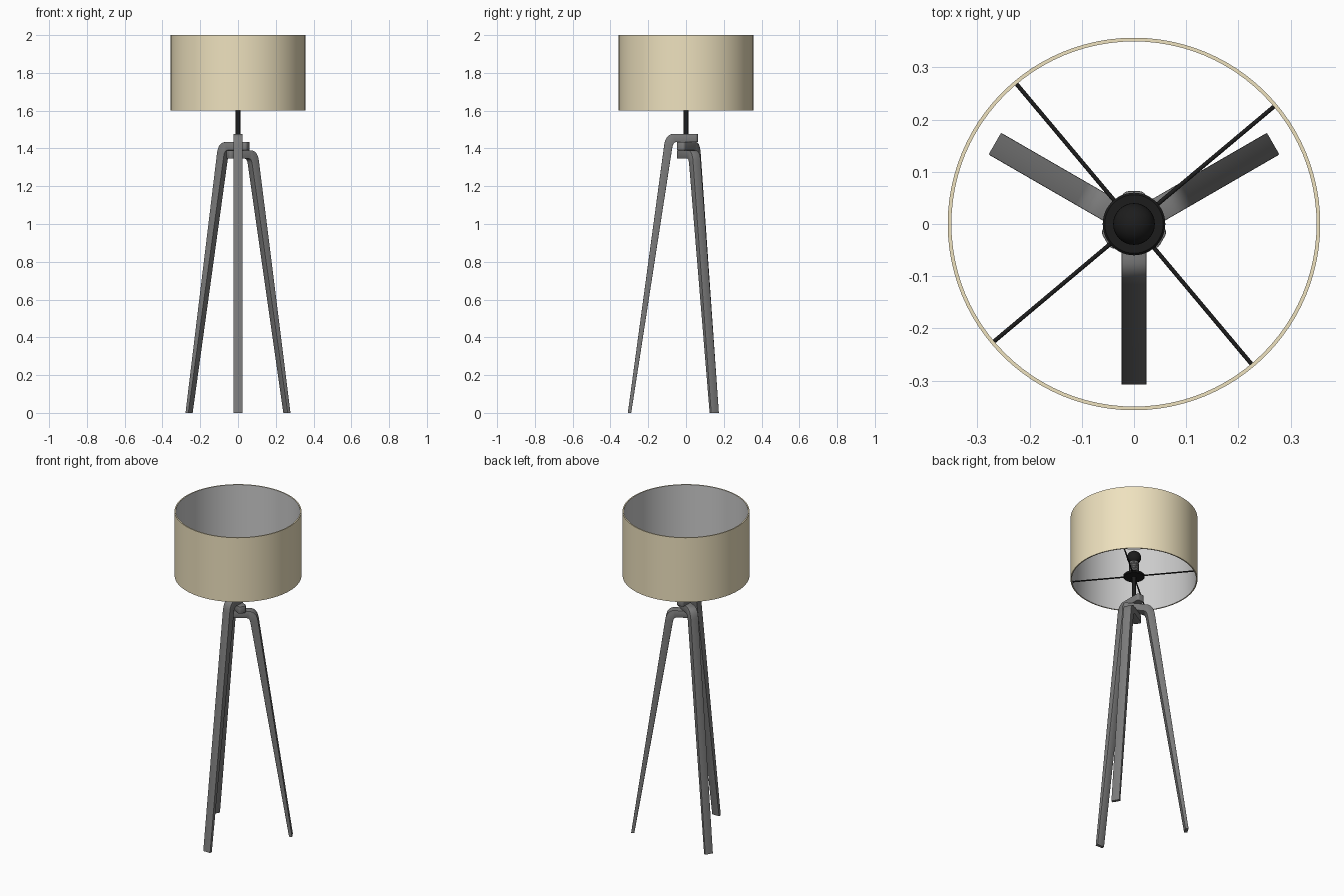
import bpy, bmesh
from math import sin, cos, pi, radians
from mathutils import Matrix

if "Cube" in bpy.data.objects:
    bpy.data.objects.remove(bpy.data.objects["Cube"])


def material(name, rgb):
    m = bpy.data.materials.new(name)
    m.diffuse_color = (*rgb, 1)
    m.use_nodes = True
    m.node_tree.nodes["Principled BSDF"].inputs["Base Color"].default_value = m.diffuse_color
    return m


CREAM = material("cream_fabric", (0.86, 0.76, 0.52))
LINING = material("grey_lining", (0.6, 0.6, 0.6))
BLACK = material("black_metal", (0.012, 0.012, 0.012))
WOOD = material("dark_grey_wood", (0.2, 0.2, 0.2))


def finish(name, bm, *mats):
    bmesh.ops.recalc_face_normals(bm, faces=bm.faces)
    me = bpy.data.meshes.new(name)
    bm.to_mesh(me)
    bm.free()
    ob = bpy.data.objects.new(name, me)
    bpy.context.collection.objects.link(ob)
    for m in mats:
        me.materials.append(m)
    bpy.ops.object.select_all(action='DESELECT')
    ob.select_set(True)
    bpy.context.view_layer.objects.active = ob
    bpy.ops.object.shade_smooth_by_angle(angle=radians(35))
    return ob


def lathe(name, profile, mats, sides=32, closed=False):
    """Revolve (radius, z) points about z; radius 0 points close the ends."""
    bm = bmesh.new()
    vs = [bm.verts.new((r, 0, z)) for r, z in profile]
    n = len(vs)
    es = [bm.edges.new((vs[i], vs[(i + 1) % n])) for i in range(n if closed else n - 1)]
    bmesh.ops.spin(bm, geom=vs + es, cent=(0, 0, 0), axis=(0, 0, 1),
                   angle=2 * pi, steps=sides, use_merge=True)
    bmesh.ops.remove_doubles(bm, verts=bm.verts, dist=1e-5)
    return finish(name, bm, *mats)


# Drum shade: cream outside and rims, grey lining on the inside wall
R_OUT, R_IN = 0.357, 0.350
shade = lathe("lamp_shade", [(R_OUT, 1.6), (R_OUT, 2.0), (R_IN, 2.0), (R_IN, 1.6)],
              [CREAM, LINING], sides=96, closed=True)
for p in shade.data.polygons:
    if abs(p.normal.z) < 0.5 and p.center.xy.length < (R_OUT + R_IN) / 2:
        p.material_index = 1


# Bent legs: flat bar profile stacked at three heights, bent over at the top
def leg(name, angle, top, half=0.024):
    def bend(p0, p1, p2, n=8):
        return [tuple((1 - t) ** 2 * a + 2 * t * (1 - t) * b + t * t * c
                      for a, b, c in zip(p0, p1, p2)) for t in (i / n for i in range(n + 1))]
    bar = 0.0435
    pts = [(0.308, 0)]
    pts += bend((0.116, top - 0.062), (0.108, top), (0.066, top))
    pts += [(-0.063, top), (-0.063, top - bar)]
    pts += bend((0.05, top - bar), (0.067, top - bar), (0.072, top - bar - 0.025))
    pts += [(0.29, 0)]
    bm = bmesh.new()
    face = bm.faces.new([bm.verts.new((r, -half, z)) for r, z in pts])
    ext = bmesh.ops.extrude_face_region(bm, geom=[face])
    bmesh.ops.translate(bm, vec=(0, 2 * half, 0),
                        verts=[v for v in ext["geom"] if isinstance(v, bmesh.types.BMVert)])
    # round the inner end of the bar
    ends = [e for e in bm.edges if all(v.co.x < -0.06 for v in e.verts)
            and abs(e.verts[0].co.z - e.verts[1].co.z) > 0.01]
    bmesh.ops.bevel(bm, geom=ends, offset=0.014, segments=4, profile=0.5, affect='EDGES')
    # soften the long edges
    sides = [e for e in bm.edges if len(e.link_faces) == 2
             and e.calc_face_angle(0) > radians(60) and max(v.co.z for v in e.verts) > 0.01]
    bmesh.ops.bevel(bm, geom=sides, offset=0.002, segments=2, profile=0.5, affect='EDGES')
    bmesh.ops.rotate(bm, verts=bm.verts, cent=(0, 0, 0),
                     matrix=Matrix.Rotation(radians(angle), 3, 'Z'))
    finish(name, bm, WOOD)


leg("front_leg", -90, 1.477)
leg("back_left_leg", 150, 1.4335)
leg("back_right_leg", 30, 1.39)

# Central rod and round mounting plate
lathe("stem_rod", [(0, 1.347), (0.012, 1.347), (0.012, 1.64), (0, 1.64)], [BLACK])
lathe("mounting_plate", [(0, 1.614), (0.056, 1.614), (0.06, 1.618), (0.06, 1.626),
                         (0.056, 1.63), (0, 1.63)], [BLACK], sides=48)

# Ribbed socket
ribs = [(0, 1.63), (0.026, 1.63)]
for i in range(5):
    z = 1.635 + i * 0.014
    ribs += [(0.026, z), (0.029, z + 0.003), (0.029, z + 0.008), (0.026, z + 0.011)]
lathe("bulb_socket", ribs + [(0.026, 1.71), (0, 1.71)], [WOOD])

# Globe bulb
globe = [(0.04 * cos(a), 1.742 + 0.04 * sin(a))
         for a in (radians(-50 + 140 * i / 14) for i in range(14))]
lathe("light_bulb", [(0, 1.7), (0.025, 1.7)] + globe + [(0, 1.782)], [BLACK])

# Four spokes carrying the shade
for i in range(4):
    bm = bmesh.new()
    bmesh.ops.create_cone(bm, cap_ends=True, segments=12, radius1=0.004, radius2=0.004, depth=0.302)
    turn = Matrix.Rotation(radians(40 + 90 * i), 4, 'Z')
    bmesh.ops.transform(bm, verts=bm.verts, matrix=turn @ Matrix.Translation((0.2, 0, 1.622))
                        @ Matrix.Rotation(pi / 2, 4, 'Y'))
    finish(f"shade_spoke_{i + 1}", bm, BLACK)
